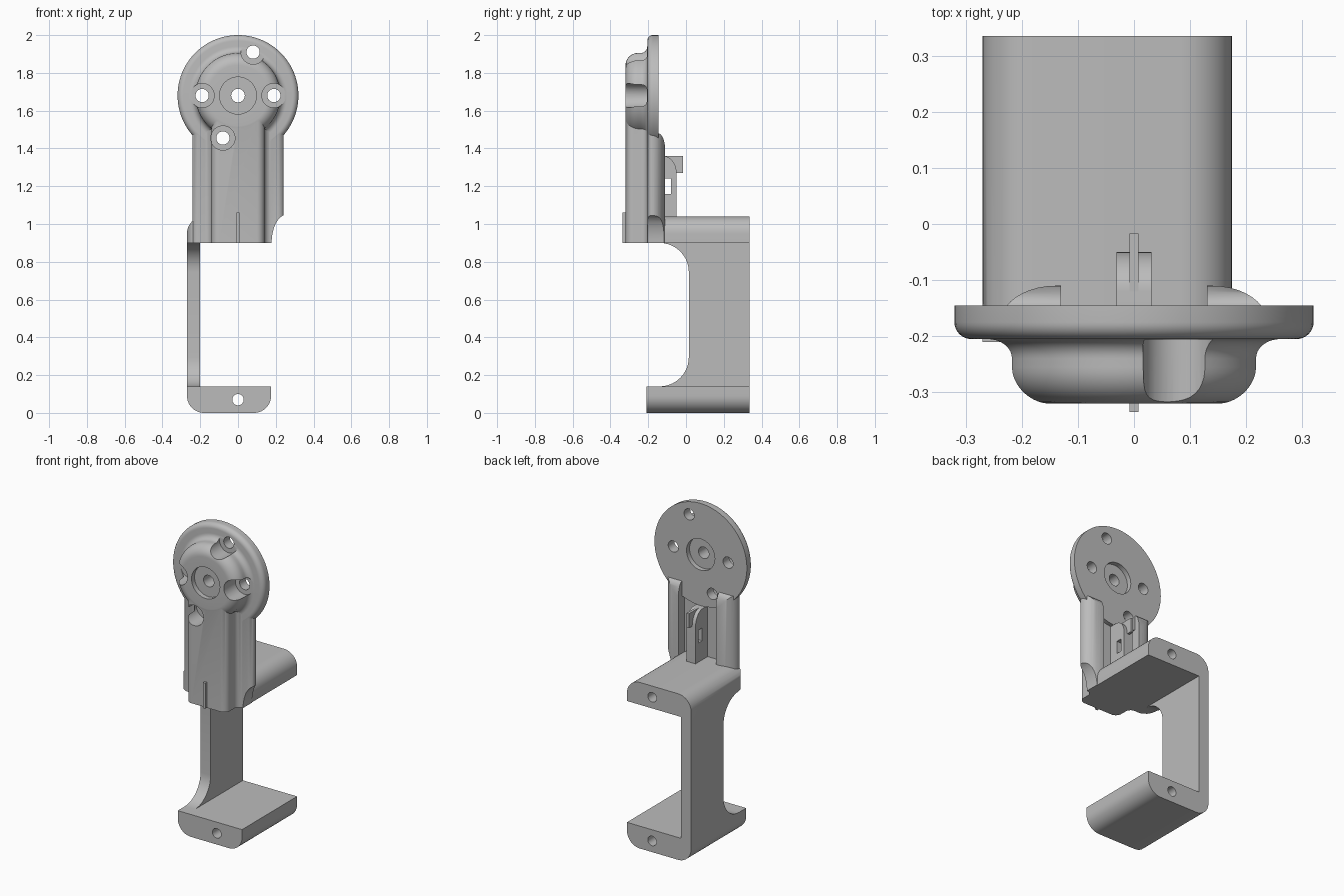
import bpy, bmesh
from math import sin, cos, radians, pi

if "Cube" in bpy.data.objects:
    bpy.data.objects.remove(bpy.data.objects["Cube"], do_unlink=True)

grey = bpy.data.materials.new("plain grey")
grey.use_nodes = True
grey.diffuse_color = (0.5, 0.5, 0.5, 1)
grey.node_tree.nodes["Principled BSDF"].inputs["Base Color"].default_value = grey.diffuse_color

HUB_Z = 1.68


def arc(cu, cv, ru, rv, start, end, n=10):
    """Points on an elliptical arc, angles in degrees."""
    step = radians(end - start) / n
    return [(cu + ru * cos(radians(start) + i * step),
             cv + rv * sin(radians(start) + i * step)) for i in range(n + 1)]


def finish(name, bm):
    bmesh.ops.recalc_face_normals(bm, faces=bm.faces)
    mesh = bpy.data.meshes.new(name)
    bm.to_mesh(mesh)
    bm.free()
    mesh.materials.append(grey)
    ob = bpy.data.objects.new(name, mesh)
    bpy.context.collection.objects.link(ob)
    return ob


def extrude(name, pts, axis, a, b):
    """Extrude a closed 2D profile along an axis from a to b."""
    place = {"x": lambda u, v, w: (w, u, v),
             "y": lambda u, v, w: (u, w, v),
             "z": lambda u, v, w: (u, v, w)}[axis]
    bm = bmesh.new()
    lower = [bm.verts.new(place(u, v, a)) for u, v in pts]
    upper = [bm.verts.new(place(u, v, b)) for u, v in pts]
    bmesh.ops.remove_doubles(bm, verts=bm.verts, dist=0.00001)
    lower = [v for v in lower if v.is_valid]
    upper = [v for v in upper if v.is_valid]
    bm.faces.new(lower)
    bm.faces.new(upper)
    for i in range(len(lower)):
        j = (i + 1) % len(lower)
        bm.faces.new((lower[i], lower[j], upper[j], upper[i]))
    return finish(name, bm)


def revolve(name, pts, z, n=96):
    """Spin a (radius, y) profile that starts and ends near the hub axis."""
    bm = bmesh.new()
    rings = [[bm.verts.new((r * cos(2 * pi * i / n), y, z + r * sin(2 * pi * i / n)))
              for i in range(n)] for r, y in pts]
    bm.faces.new(rings[0])
    bm.faces.new(rings[-1])
    for p, q in zip(rings, rings[1:]):
        for i in range(n):
            j = (i + 1) % n
            bm.faces.new((p[i], p[j], q[j], q[i]))
    return finish(name, bm)


def rod(x, z, r, a, b):
    return extrude("cutter", arc(x, z, r, r, 0, 360, 40)[:-1], "y", a, b)


def combine(ob, other, operation="DIFFERENCE"):
    mod = ob.modifiers.new("combine", "BOOLEAN")
    mod.operation = operation
    mod.solver = "EXACT"
    mod.object = other
    bpy.context.view_layer.objects.active = ob
    bpy.ops.object.modifier_apply(modifier=mod.name)
    bpy.data.objects.remove(other, do_unlink=True)


def smooth(ob):
    bpy.ops.object.select_all(action="DESELECT")
    ob.select_set(True)
    bpy.context.view_layer.objects.active = ob
    bpy.ops.object.shade_smooth_by_angle(angle=radians(30))


# Column: raised centre, side wings and a channel at the back
half = [(0.13, -0.17), (0.13, -0.11)]
half += arc(0.14, -0.18, 0.1, 0.07, 90, 0)
half += arc(0.205, -0.18, 0.035, 0.024, 0, -90)[1:]
half += arc(0.175, -0.239, 0.035, 0.035, 90, 180)
half += arc(0.1, -0.279, 0.04, 0.04, 0, -90)
column = extrude("mount_body", half + [(-x, y) for x, y in reversed(half)], "z", 0.9, HUB_Z + 0.01)

# Rounded upper ends of the wings and the concave lower corner
combine(column, extrude("cutter", arc(-0.147, 1.38, 0.038, 0.1, 0, 90)
                        + [(-0.147, 1.8), (0, 1.8), (0, 1.38)], "x", -0.4, 0.4))
combine(column, extrude("cutter", arc(0.26, 0.9, 0.082, 0.15, 0, 360, 48)[:-1], "y", -0.5, 0.1))

# Round flange with the domed hub
profile = [(0.001, -0.145), (0.32, -0.145)]
profile += arc(0.29, -0.175, 0.03, 0.03, 0, -90, 8)
profile += arc(0.26, -0.24, 0.035, 0.035, 90, 180, 8)
profile += arc(0.16, -0.255, 0.065, 0.065, 0, -90)
profile += [(0.001, -0.32)]
combine(column, revolve("flange", profile, HUB_Z), "UNION")

# Screw holes with counterbores
for x, z in [(-0.19, 0), (0.19, 0), (0.08, 0.23), (-0.08, -0.225)]:
    combine(column, rod(x, HUB_Z + z, 0.064, -0.5, -0.206))
    combine(column, rod(x, HUB_Z + z, 0.035, -0.5, 0))
# Central bore with recesses on both sides
combine(column, rod(0, HUB_Z, 0.098, -0.5, -0.29))
combine(column, rod(0, HUB_Z, 0.098, -0.175, 0))
combine(column, rod(0, HUB_Z, 0.036, -0.5, 0))
smooth(column)

# C-shaped bracket
outline = [(0.175, 0.9), (-0.2, 0.9), (-0.2, 0.14), (0.175, 0.14)]
outline += arc(0.085, 0.09, 0.09, 0.09, 0, -90)
outline += arc(-0.18, 0.09, 0.09, 0.09, -90, -180)
outline += arc(-0.18, 0.95, 0.09, 0.09, 180, 90)
outline += arc(0.085, 0.95, 0.09, 0.09, 90, 0)
bracket = extrude("bracket", outline, "y", -0.21, 0.335)
# Curved relief in the front of the web
relief = [(-0.5, 0.14)] + arc(-0.14, 0.295, 0.155, 0.155, -90, 0)
relief += arc(-0.14, 0.745, 0.155, 0.155, 0, 90) + [(-0.5, 0.9)]
combine(bracket, extrude("cutter", relief, "x", -0.4, -0.1))
# Upper arm: front corner rounded into the wing, front kept inside the column
combine(bracket, extrude("cutter", arc(-0.235, -0.11, 0.037, 0.08, 180, 270)
                         + [(0.3, -0.19), (0.3, -0.4), (-0.4, -0.4), (-0.4, -0.11)],
                         "z", 0.89, 1.2))
# Pin holes: through the lower arm, blind in the upper arm
combine(bracket, rod(0, 0.07, 0.03, -0.5, 0.5))
combine(bracket, rod(0, 0.97, 0.03, 0.05, 0.5))
smooth(bracket)

# Cable clip with a side window and a hooked blade
clip = extrude("clip", [(-0.18, 1.03), (-0.05, 1.03)]
               + arc(-0.12, 1.27, 0.07, 0.09, 0, 90) + [(-0.18, 1.36)], "x", -0.031, 0.031)
combine(clip, extrude("cutter", [(-0.115, 1.16), (-0.08, 1.16), (-0.08, 1.24), (-0.115, 1.24)],
                      "x", -0.1, 0.1))
smooth(clip)
extrude("clip_hook", [(-0.12, 1.27), (-0.017, 1.27), (-0.017, 1.36), (-0.12, 1.36)],
        "x", -0.008, 0.008)

# Small alignment rib on the front
extrude("front_rib", [(-0.008, -0.335), (0.008, -0.335), (0.008, -0.3), (-0.008, -0.3)],
        "z", 0.9, 1.06)
